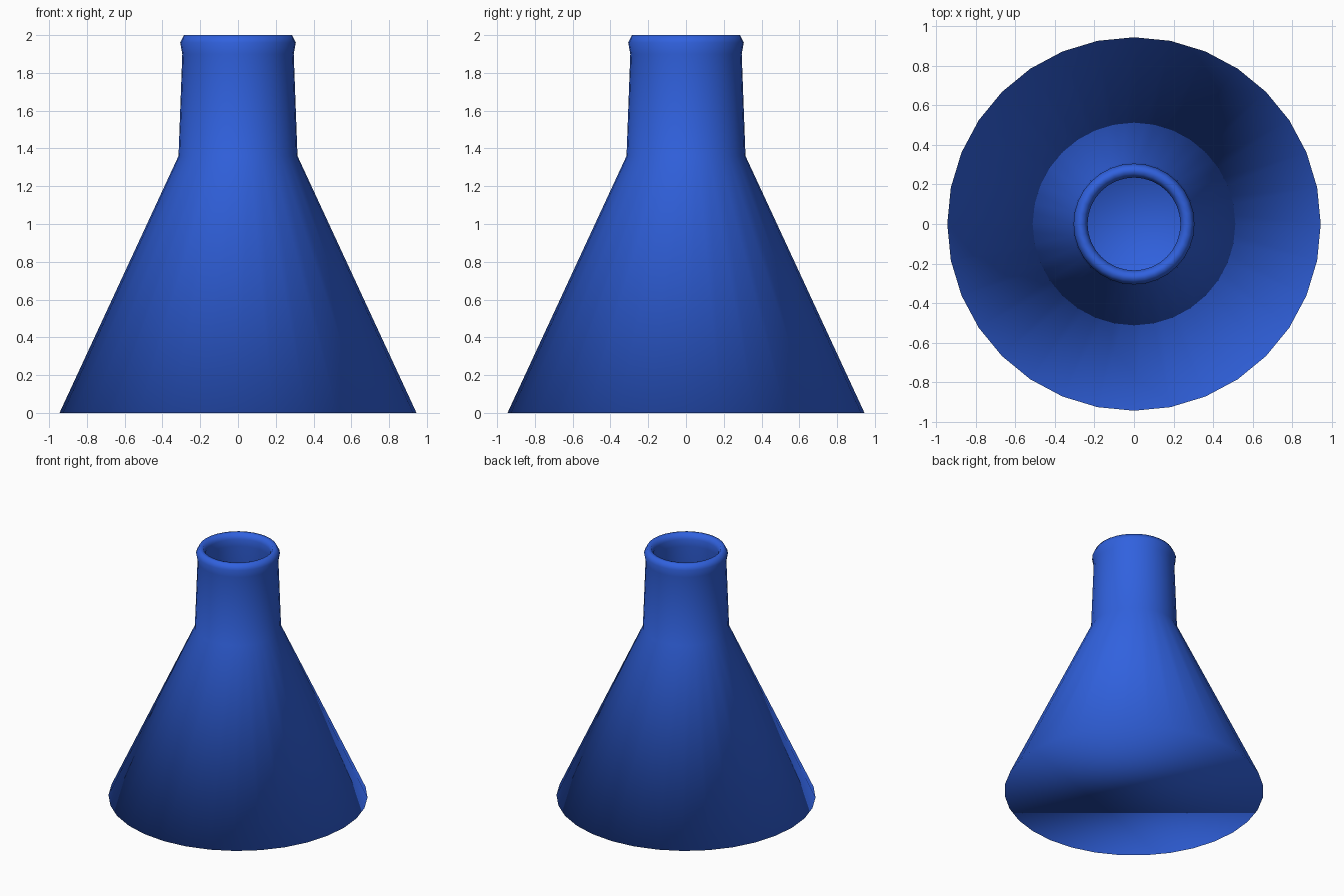
import bpy, bmesh, math

if "Cube" in bpy.data.objects:
    bpy.data.objects.remove(bpy.data.objects["Cube"])

SIDES = 32

# Wall profile (radius, height): outer base -> neck -> rounded lip -> inner wall -> inner floor
profile = [
    (0.945, 0.0), (0.315, 1.36), (0.295, 1.90), (0.306, 1.96), (0.286, 2.0),
    (0.255, 2.0), (0.235, 1.96), (0.242, 1.90), (0.26, 1.37), (0.86, 0.05),
]


def lathe(name, points, sides):
    """Spin a profile around z and close both ends with flat discs."""
    bm = bmesh.new()
    rings = [[bm.verts.new((r * math.cos(2 * math.pi * i / sides),
                            r * math.sin(2 * math.pi * i / sides), z))
              for i in range(sides)] for r, z in points]
    for a, b in zip(rings, rings[1:]):
        for i in range(sides):
            j = (i + 1) % sides
            bm.faces.new((a[i], a[j], b[j], b[i]))
    bm.faces.new(rings[0][::-1])
    bm.faces.new(rings[-1])
    for f in bm.faces:
        f.smooth = True
    mesh = bpy.data.meshes.new(name)
    bm.to_mesh(mesh)
    bm.free()
    obj = bpy.data.objects.new(name, mesh)
    bpy.context.collection.objects.link(obj)
    return obj


# Conical flask with a hollow neck, in blue
flask = lathe("conical_flask", profile, SIDES)
blue = bpy.data.materials.new("blue")
blue.diffuse_color = (0.03, 0.12, 0.73, 1.0)
blue.use_nodes = True
blue.node_tree.nodes["Principled BSDF"].inputs["Base Color"].default_value = blue.diffuse_color
flask.data.materials.append(blue)
